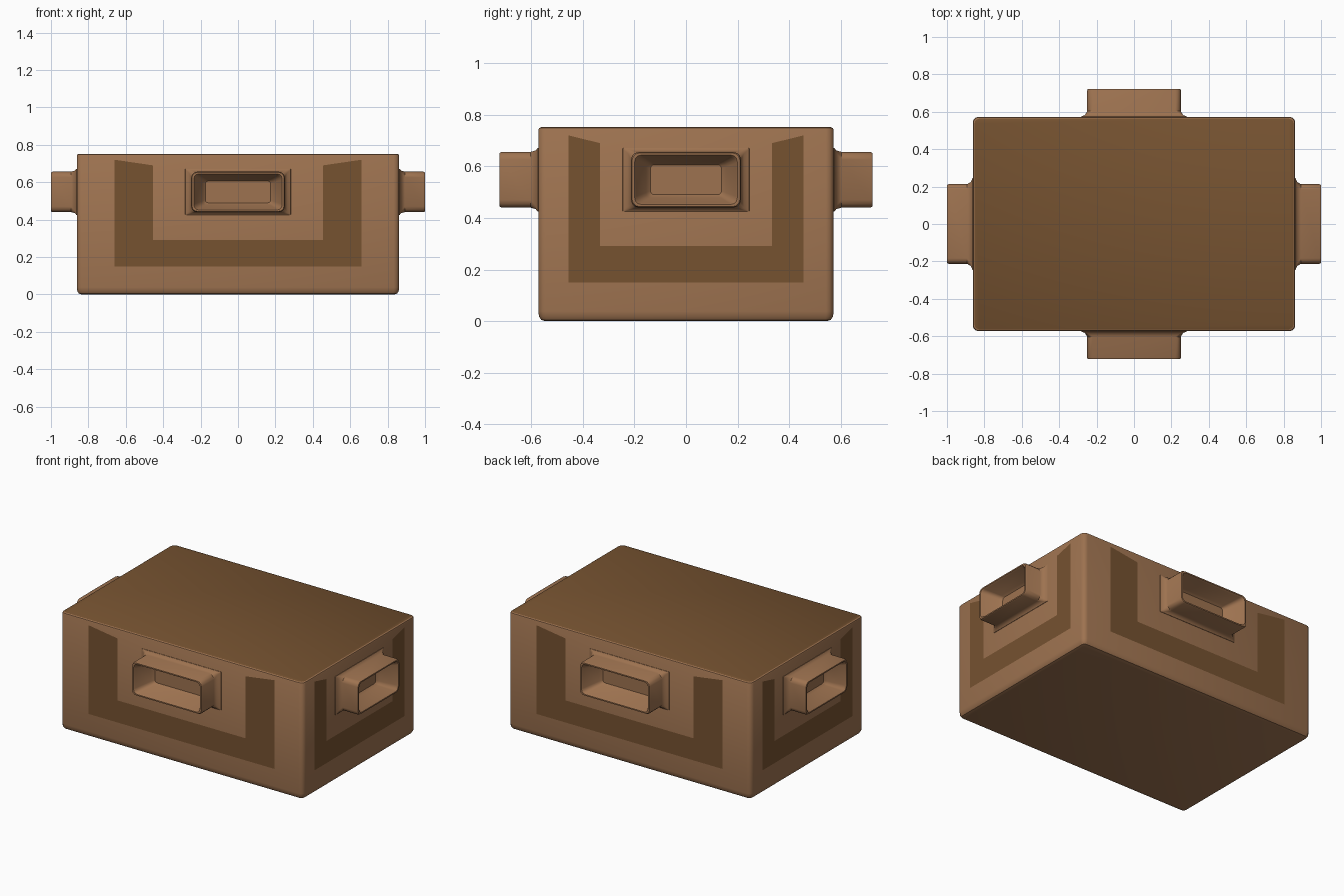
import bpy, bmesh
from math import pi, sin, cos, radians
from mathutils import Matrix, Vector

if "Cube" in bpy.data.objects:
    bpy.data.objects.remove(bpy.data.objects["Cube"])


def material(name, color):
    m = bpy.data.materials.new(name)
    m.diffuse_color = (*color, 1)
    m.use_nodes = True
    m.node_tree.nodes["Principled BSDF"].inputs["Base Color"].default_value = m.diffuse_color
    return m


LIGHT = material("light_brown", (0.34, 0.17, 0.08))
DARK = material("dark_brown", (0.18, 0.085, 0.03))


def rounded_rect(hx, hy, r, seg=3):
    pts = []
    for k, (sx, sy) in enumerate([(1, 1), (-1, 1), (-1, -1), (1, -1)]):
        for i in range(seg + 1):
            a = k * pi / 2 + i * pi / 2 / seg
            pts.append((sx * (hx - r) + r * cos(a), sy * (hy - r) + r * sin(a)))
    return pts


def finish(bm, name, mats):
    me = bpy.data.meshes.new(name)
    for f in bm.faces:
        f.smooth = True
    bm.to_mesh(me)
    bm.free()
    me.set_sharp_from_angle(angle=radians(32))
    for m in mats:
        me.materials.append(m)
    ob = bpy.data.objects.new(name, me)
    bpy.context.collection.objects.link(ob)
    return ob


def loft(name, rings, matrix=Matrix(), mats=(LIGHT,), top_index=0):
    """Skin rounded rectangles (half x, half y, radius, height), capped at both ends."""
    bm = bmesh.new()
    loops = [[bm.verts.new((x, y, z)) for x, y in rounded_rect(hx, hy, r)]
             for hx, hy, r, z in rings]
    for a, b in zip(loops, loops[1:]):
        for i in range(len(a)):
            j = (i + 1) % len(a)
            bm.faces.new((a[i], a[j], b[j], b[i]))
    bm.faces.new(loops[0][::-1])
    bm.faces.new(loops[-1]).material_index = top_index
    bmesh.ops.transform(bm, matrix=matrix, verts=bm.verts)
    bmesh.ops.recalc_face_normals(bm, faces=bm.faces)
    return finish(bm, name, mats)


# Box body: rounded lower edge, tight upper edge, dark lid surface
HX, HY = 0.862, 0.573
loft("box_body", [
    (HX - 0.026, HY - 0.026, 0.012, 0.0),
    (HX - 0.011, HY - 0.011, 0.022, 0.005),
    (HX - 0.003, HY - 0.003, 0.027, 0.017),
    (HX, HY, 0.03, 0.038),
    (HX, HY, 0.03, 0.742),
    (HX - 0.003, HY - 0.003, 0.028, 0.748),
    (HX - 0.010, HY - 0.010, 0.025, 0.752),
], mats=(LIGHT, DARK), top_index=1)

# Each side: name, turn, wall distance, handle half width and reach, band outer and inner half width
SIDES = [
    ("front", 0, HY, 0.25, 0.15, 0.66, 0.455),
    ("right", 1, HX, 0.213, 0.138, 0.455, 0.333),
    ("back", 2, HY, 0.25, 0.15, 0.66, 0.455),
    ("left", 3, HX, 0.213, 0.138, 0.455, 0.333),
]

for side, turn, wall, w, reach, outer, inner in SIDES:
    rot = Matrix.Rotation(turn * pi / 2, 4, 'Z')

    # Handle: flared foot, straight outer wall, tapered hollow
    h = 0.108
    place = rot @ Matrix.Translation((0, -wall, 0.548)) @ Matrix.Rotation(pi / 2, 4, 'X')
    loft(side + "_handle", [
        (w + 0.036, h + 0.018, 0.004, -0.01),
        (w + 0.032, h + 0.015, 0.004, 0.002),
        (w + 0.012, h + 0.006, 0.012, 0.010),
        (w, h, 0.03, 0.03),
        (w, h, 0.03, reach - 0.008),
        (w - 0.004, h - 0.004, 0.028, reach),
        (w - 0.014, h - 0.012, 0.026, reach),
        (w - 0.020, h - 0.018, 0.026, reach - 0.01),
        (w - 0.058, h - 0.038, 0.02, 0.035),
        (w - 0.075, h - 0.050, 0.015, 0.02),
    ], place)

    # Dark U-shaped band on the wall
    half = [(outer, 0.15), (outer, 0.72), (inner, 0.69), (inner, 0.292)]
    outline = half + [(-x, z) for x, z in reversed(half)]
    bm = bmesh.new()
    bm.faces.new([bm.verts.new(rot @ Vector((x, -wall - 0.0015, z))) for x, z in outline])
    finish(bm, side + "_band", [DARK])
